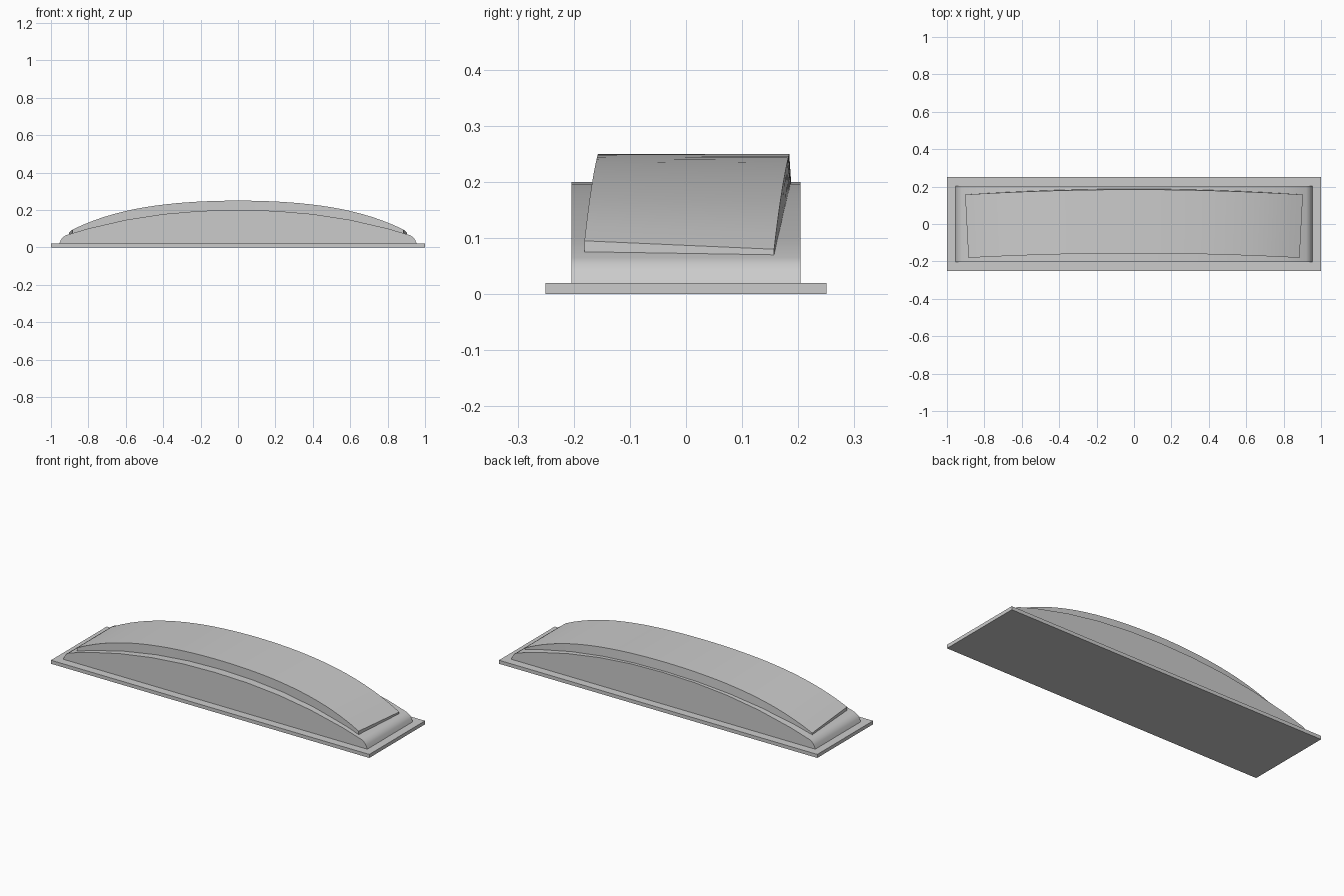
import bpy, bmesh, math

cube = bpy.data.objects.get("Cube")
if cube:
    bpy.data.objects.remove(cube, do_unlink=True)

grey = bpy.data.materials.new("plain_grey")
grey.use_nodes = True
colour = (0.6, 0.6, 0.6, 1)
grey.diffuse_color = colour
grey.node_tree.nodes["Principled BSDF"].inputs["Base Color"].default_value = colour


def loft(name, rings, smooth_angle=0):
    """Skin a row of equal closed rings and cap both ends."""
    bm = bmesh.new()
    rows = [[bm.verts.new(p) for p in ring] for ring in rings]
    n = len(rows[0])
    for a, b in zip(rows, rows[1:]):
        for i in range(n):
            j = (i + 1) % n
            bm.faces.new((a[i], a[j], b[j], b[i]))
    bm.faces.new(rows[0])
    bm.faces.new(rows[-1])
    bmesh.ops.recalc_face_normals(bm, faces=bm.faces)
    mesh = bpy.data.meshes.new(name)
    bm.to_mesh(mesh)
    bm.free()
    mesh.materials.append(grey)
    obj = bpy.data.objects.new(name, mesh)
    bpy.context.collection.objects.link(obj)
    if smooth_angle:
        bpy.ops.object.select_all(action='DESELECT')
        obj.select_set(True)
        bpy.context.view_layer.objects.active = obj
        bpy.ops.object.shade_smooth_by_angle(angle=math.radians(smooth_angle))
    return obj


# Flat rectangular plate
loft("base_plate", [[(x, y, z) for x, y in ((-1, -.25), (1, -.25), (1, .25), (-1, .25))]
                    for z in (0, .02)])

# Arched body: half profile mirrored, then extruded across the depth
half = [(.955, .02), (.947, .04), (.938, .053), (.92, .065), (.8, .101),
        (.6, .147), (.4, .178), (.2, .195)]
profile = half + [(0, .2)] + [(-x, z) for x, z in reversed(half)]
loft("arched_body", [[(x, y, z) for x, z in profile] for y in (-.204, .204)], 40)


# Raised pad following the arch, its sides bowed and its ends slightly tilted
def pad_ring(u):
    q = u * u
    top = .25 - .1 * q - .063 * q * q
    low = .19 - .125 * q
    front, back = -.157 - .024 * q, .184 - .027 * q
    xf, xb = .885 * u, .903 * u
    return [(xf, front, low), (xf, front, top + .008 * q),
            (xb, back, top - .007 * q), (xb, back + .004 * (1 - q), low)]


steps = 32
loft("raised_pad", [pad_ring(-1 + 2 * i / steps) for i in range(steps + 1)], 30)
